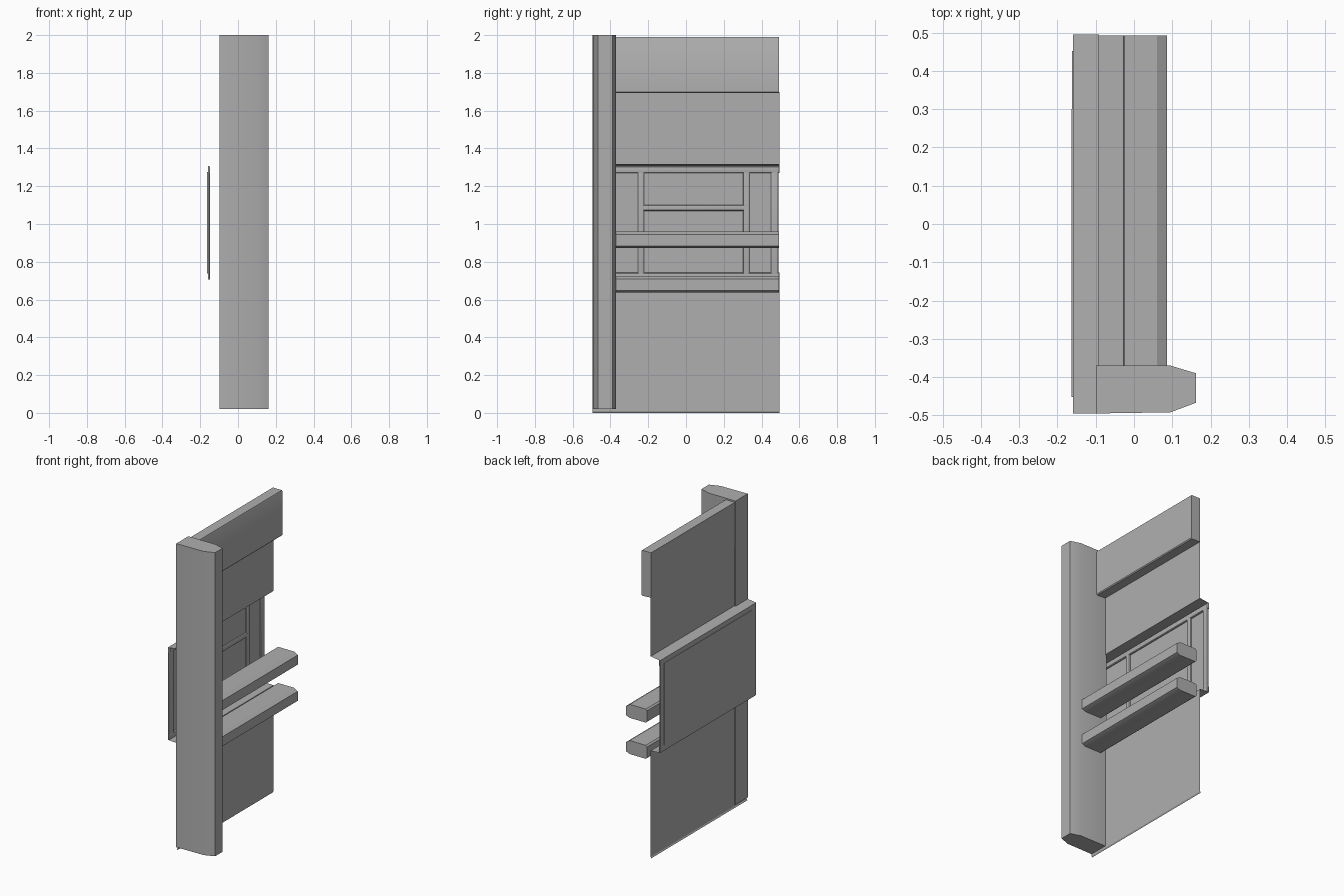
import bpy, bmesh, math

if "Cube" in bpy.data.objects:
    bpy.data.objects.remove(bpy.data.objects["Cube"])

Y0, Y1 = -0.495, 0.495
PILLAR_SIDE = -0.37
WALL_X = -0.091

# Dark grey metal
grey = bpy.data.materials.new("dark_grey")
grey.diffuse_color = (0.43, 0.43, 0.43, 1)
grey.use_nodes = True
grey.node_tree.nodes["Principled BSDF"].inputs["Base Color"].default_value = grey.diffuse_color


def finish(name, bm, solid=True):
    if solid:
        bmesh.ops.recalc_face_normals(bm, faces=bm.faces[:])
    me = bpy.data.meshes.new(name)
    bm.to_mesh(me)
    bm.free()
    me.materials.append(grey)
    ob = bpy.data.objects.new(name, me)
    bpy.context.collection.objects.link(ob)
    bpy.ops.object.select_all(action='DESELECT')
    bpy.context.view_layer.objects.active = ob
    ob.select_set(True)
    bpy.ops.object.shade_smooth_by_angle(angle=math.radians(30))
    return ob


def sweep(name, a, b, closed=True):
    """Join two matching outlines; closed ones get end caps."""
    bm = bmesh.new()
    va = [bm.verts.new(p) for p in a]
    vb = [bm.verts.new(p) for p in b]
    n = len(a)
    for i in range(n if closed else n - 1):
        j = (i + 1) % n
        bm.faces.new((va[i], va[j], vb[j], vb[i]))
    if closed:
        bm.faces.new(va)
        bm.faces.new(vb)
    return finish(name, bm, closed)


def along_y(name, profile, y0, y1, closed=True):
    return sweep(name, [(x, y0, z) for x, z in profile],
                 [(x, y1, z) for x, z in profile], closed)


def box(name, x, y, z, bevel=0.0):
    bm = bmesh.new()
    bmesh.ops.create_cube(bm, size=1)
    for v in bm.verts:
        v.co = [r[0] if c < 0 else r[1] for c, r in zip(v.co, (x, y, z))]
    if bevel:
        edges = [e for e in bm.edges if all(v.co.x > x[0] + 1e-5 for v in e.verts)]
        bmesh.ops.bevel(bm, geom=edges, offset=bevel, segments=3, profile=0.5,
                        affect='EDGES')
    return finish(name, bm)


# Tall pillar with a tapered nose
outline = [(-0.099, Y0), (0.095, -0.492), (0.162, -0.467),
           (0.162, -0.39), (0.095, PILLAR_SIDE), (-0.099, PILLAR_SIDE)]
sweep("pillar", [(x, y, 0.02) for x, y in outline],
      [(x, y, 2.0) for x, y in outline])

# Thin wall skins above and below the recess, including its shelves
along_y("upper_wall", [(WALL_X, 1.70), (WALL_X, 1.315), (-0.16, 1.306),
                       (-0.16, 1.27)], Y0, Y1, False)
along_y("lower_wall", [(-0.16, 0.74), (-0.16, 0.704), (WALL_X, 0.70),
                       (WALL_X, 0.008), (-0.096, 0.0)], Y0, Y1, False)

# Thick header slab at the top
along_y("header_slab", [(-0.093, 1.697), (-0.03, 1.694), (-0.025, 1.70),
                        (-0.025, 1.984), (-0.028, 1.99), (-0.093, 1.99)],
        PILLAR_SIDE - 0.03, Y1 - 0.002)

# Recessed back panel in two boards, and its raised frame bars
box("recess_panel", (-0.163, -0.158), (-0.452, 0.30), (0.738, 1.275))
box("recess_side_panel", (-0.162, -0.158), (0.30, 0.452), (0.738, 1.275))
BAR_X = (-0.159, -0.147)
bars = {
    "frame_top": ((Y0, Y1), (1.27, 1.306)),
    "frame_bottom": ((Y0, Y1), (0.705, 0.742)),
    "frame_left": ((Y0, -0.45), (0.735, 1.277)),
    "frame_right": ((0.45, Y1 - 0.006), (0.735, 1.277)),
    "upright_left": ((-0.255, -0.222), (0.735, 1.277)),
    "upright_right": ((0.303, 0.337), (0.735, 1.277)),
    "crossbar": ((-0.23, 0.31), (1.07, 1.10)),
}
for name, (y, z) in bars.items():
    box(name, BAR_X, y, z, 0.007)

# Two chamfered guard rails
for name, z0, z1 in (("upper_rail", 0.873, 0.961), ("lower_rail", 0.637, 0.725)):
    along_y(name, [(-0.065, z0 + 0.008), (-0.055, z0), (0.06, z0), (0.086, z0 + 0.01),
                   (0.086, z1 - 0.016), (0.06, z1), (-0.055, z1), (-0.065, z1 - 0.008)],
            PILLAR_SIDE - 0.03, Y1 - 0.002)
